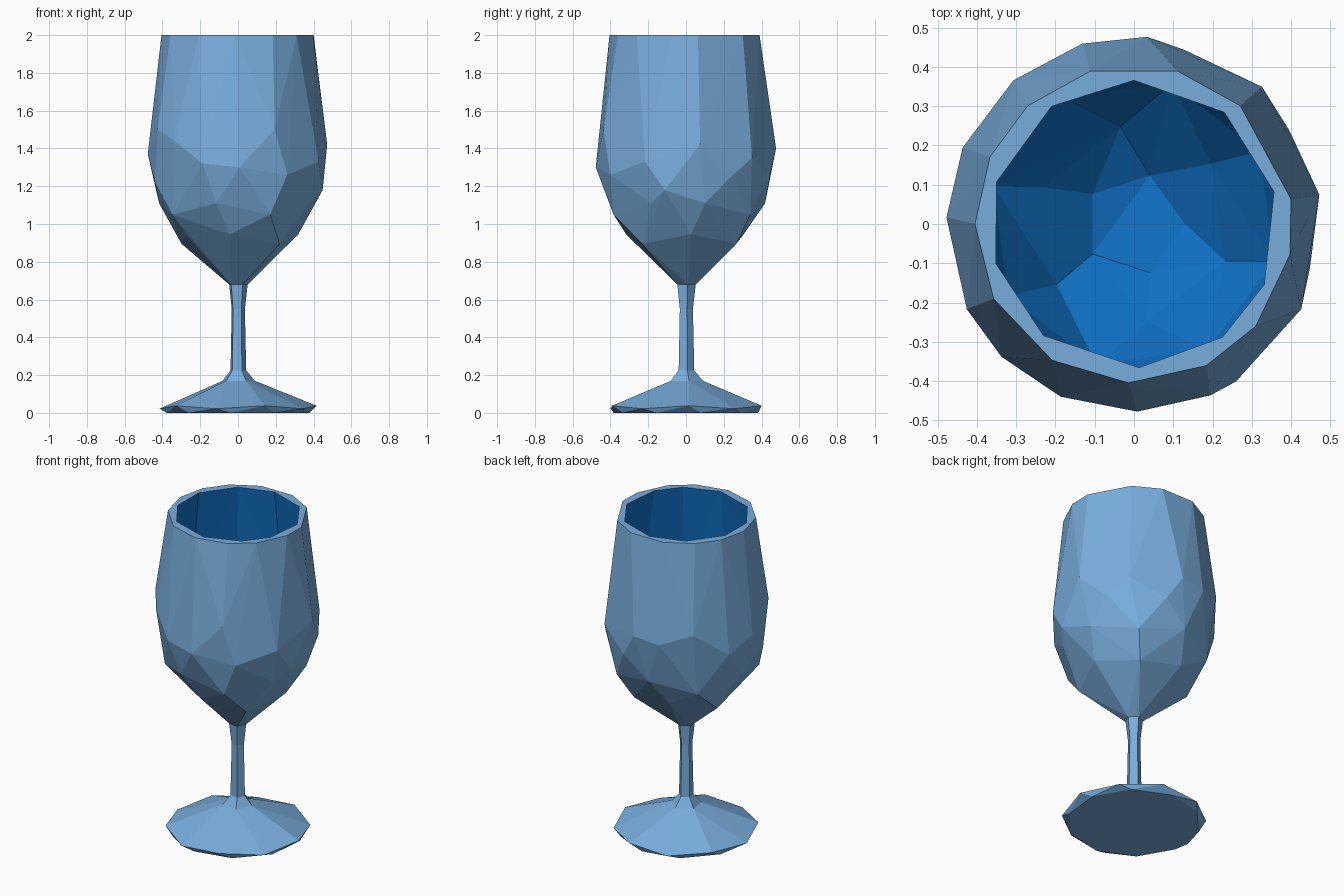
import bpy, bmesh, math

if "Cube" in bpy.data.objects:
    bpy.data.objects.remove(bpy.data.objects["Cube"])


def material(name, rgb):
    m = bpy.data.materials.new(name)
    m.diffuse_color = (*rgb, 1)
    m.use_nodes = True
    m.node_tree.nodes["Principled BSDF"].inputs["Base Color"].default_value = m.diffuse_color
    return m


GLASS = material("light blue", (0.19, 0.42, 0.72))
INSIDE = material("deep blue", (0.005, 0.165, 0.56))


def pt(deg, r, z):
    a = math.radians(deg)
    return (r * math.cos(a), r * math.sin(a), z)


def ring(n, r, z, start=0, wob=0):
    # regular ring of points, optionally zigzagging in height
    return [pt(start + 360 * i / n, r, z + wob * (-1) ** i) for i in range(n)]


def hull(bm, points, open_z, mat=0, flip=False):
    # faceted convex shell, left open at the given heights
    vs = [bm.verts.new(p) for p in points]
    before = set(bm.faces)
    bmesh.ops.convex_hull(bm, input=vs, use_existing_faces=False)
    new = [f for f in bm.faces if f not in before]
    bmesh.ops.recalc_face_normals(bm, faces=new)
    caps = [f for f in new
            if any(all(abs(v.co.z - z) < 1e-4 for v in f.verts) for z in open_z)]
    rest = [f for f in new if f not in caps]
    for f in rest:
        f.material_index = mat
    if flip:
        bmesh.ops.reverse_faces(bm, faces=rest)
    bmesh.ops.delete(bm, geom=caps, context='FACES')


def finish(bm, name, mats):
    for v in [v for v in bm.verts if not v.link_faces]:
        bm.verts.remove(v)
    me = bpy.data.meshes.new(name)
    bm.to_mesh(me)
    bm.free()
    for m in mats:
        me.materials.append(m)
    ob = bpy.data.objects.new(name, me)
    bpy.context.collection.objects.link(ob)
    return ob


# Bowl: irregular faceted outside
rim = [106, 74, 48, 9, -11, -40, -63, -92, -121, -152, 180, 155, 132]
belt = [(86, 1.40), (74, 1.25), (47, 1.35), (31, 1.25), (9, 1.42), (-14, 1.18),
        (-27, 1.33), (-57, 1.26), (-66, 1.50), (-89, 1.30), (-113, 1.32),
        (-135, 1.44), (-153, 1.50), (-162, 1.22), (178, 1.37), (156, 1.30),
        (130, 1.45), (106, 1.38)]
bm = bmesh.new()
outer = [pt(a, 0.405, 2.0) for a in rim]
outer += [pt(a, 0.478 if z > 1.25 else 0.462, z) for a, z in belt]
outer += ring(9, 0.42, 1.08, 14, 0.03)
outer += ring(7, 0.32, 0.92, -98, 0.025)
outer += ring(5, 0.052, 0.68, 10)
hull(bm, outer, (2.0, 0.68))

# Bowl: inside wall, slightly smaller and facing inwards
inner = [pt(a, 0.366, 2.0) for a in (90, 51, 13, -25, -52, -88, -129, -164, 163, 125)]
inner += ring(10, 0.435, 1.38, 18, 0.06)
inner += ring(8, 0.37, 1.09, 30, 0.03)
inner += ring(6, 0.25, 0.93, 38, 0.02)
inner += ring(5, 0.13, 0.84, 0, 0.01)
hull(bm, inner, (2.0,), 1, True)

# Bowl: flat rim between the two shells
edges = [e for e in bm.edges if e.is_boundary and all(v.co.z > 1.99 for v in e.verts)]
res = bmesh.ops.triangle_fill(bm, use_beauty=True, use_dissolve=False,
                              edges=edges, normal=(0, 0, 1))
for f in [g for g in res["geom"] if isinstance(g, bmesh.types.BMFace)]:
    f.material_index = 0
    f.normal_update()
    if f.normal.z < 0:
        f.normal_flip()
finish(bm, "bowl", [GLASS, INSIDE])

# Stem: thin five-sided column flaring at the bottom
bm = bmesh.new()
profile = [(0.09, 0.17), (0.044, 0.225), (0.037, 0.55), (0.052, 0.68)]
rows = [[bm.verts.new(p) for p in ring(5, r, z, 10)] for r, z in profile]
for a, b in zip(rows, rows[1:]):
    for i in range(5):
        j = (i + 1) % 5
        bm.faces.new((a[i], a[j], b[j], b[i]))
finish(bm, "stem", [GLASS])

# Foot: shallow faceted cone with an undercut edge
bm = bmesh.new()
foot = ring(5, 0.09, 0.17, 10) + ring(10, 0.416, 0.03, 2, 0.008) + ring(10, 0.385, 0.0, 12)
hull(bm, foot, (0.17,))
finish(bm, "foot", [GLASS])
